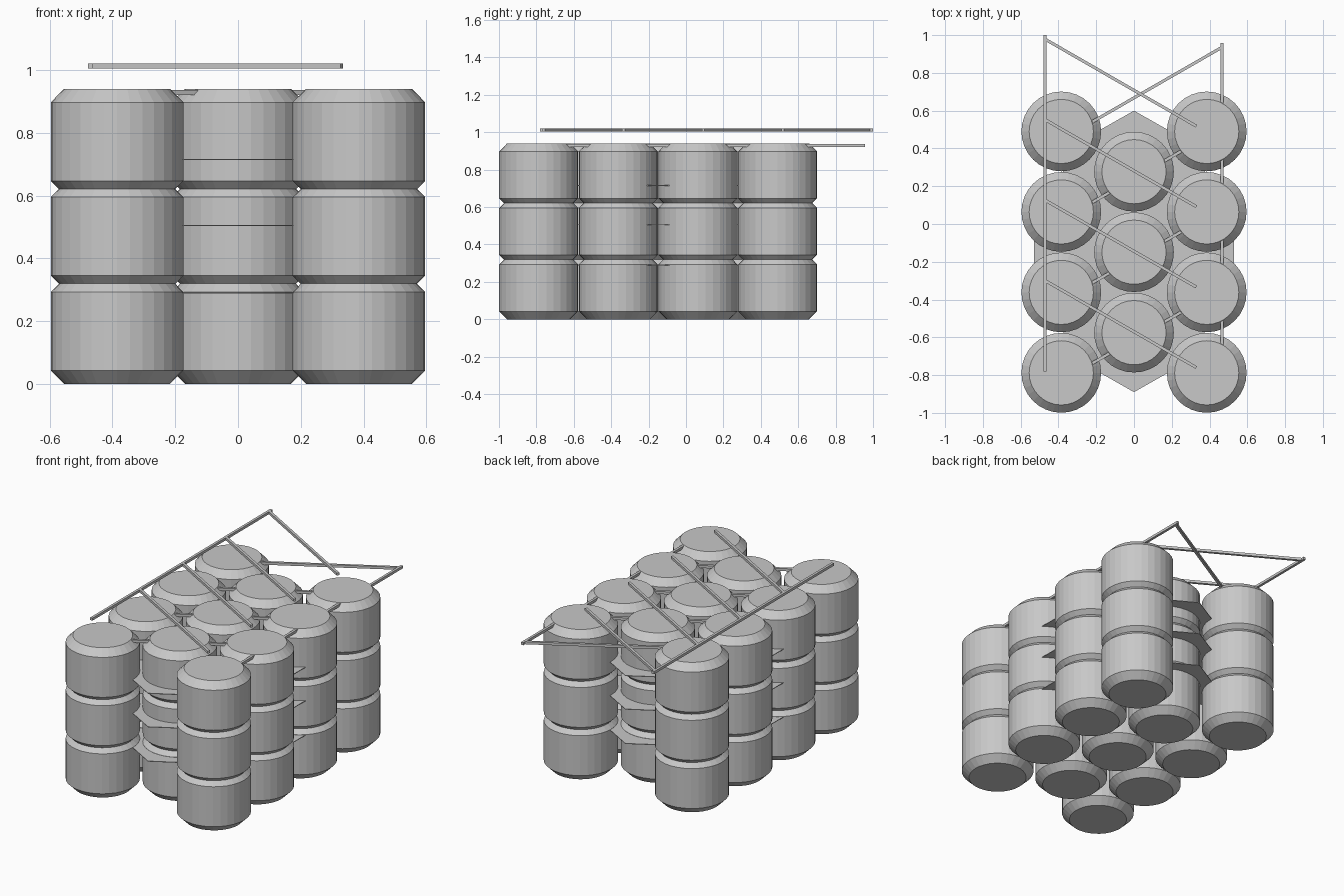
import bpy, bmesh, math
from mathutils import Vector

if "Cube" in bpy.data.objects:
    bpy.data.objects.remove(bpy.data.objects["Cube"])

grey = bpy.data.materials.new("neutral grey")
grey.diffuse_color = (0.58, 0.58, 0.58, 1)
grey.use_nodes = True
grey.node_tree.nodes["Principled BSDF"].inputs["Base Color"].default_value = grey.diffuse_color


def finish(bm, name):
    bmesh.ops.recalc_face_normals(bm, faces=bm.faces)
    me = bpy.data.meshes.new(name)
    bm.to_mesh(me)
    bm.free()
    me.materials.append(grey)
    ob = bpy.data.objects.new(name, me)
    bpy.context.collection.objects.link(ob)
    return ob


# Chamfered drum, shared by every stack
SIDES = 32
PROFILE = [(0.168, 0), (0.211, 0.043), (0.211, 0.293), (0.17, 0.335)]


def drum_mesh():
    bm = bmesh.new()
    rings = []
    for r, z in PROFILE:
        rings.append([bm.verts.new((r * math.cos(2 * math.pi * i / SIDES),
                                    r * math.sin(2 * math.pi * i / SIDES), z))
                      for i in range(SIDES)])
    for a, b in zip(rings, rings[1:]):
        for i in range(SIDES):
            j = (i + 1) % SIDES
            bm.faces.new((a[i], a[j], b[j], b[i]))
    bm.faces.new(rings[0][::-1])
    bm.faces.new(rings[-1])
    return finish(bm, "drum")


first = drum_mesh()
columns = [(x, 0.49 - 0.426 * k) for x in (-0.385, 0.385) for k in range(4)]
columns += [(0, 0.277 - 0.426 * k) for k in range(3)]
spots = [(x, y, 0.302 * n) for x, y in columns for n in range(3)]
first.location = spots[0]
for p in spots[1:]:
    ob = bpy.data.objects.new("drum", first.data)
    ob.location = p
    bpy.context.collection.objects.link(ob)

# Thin sheets running between the stacks
half = [(0, 0.60), (0.30, 0.43), (0.45, 0.13), (0.53, -0.07),
        (0.53, -0.22), (0.45, -0.42), (0.30, -0.72), (0, -0.89)]
outline = half + [(-x, y) for x, y in half[-2:0:-1]]
for z in (0.290, 0.505, 0.715):
    bm = bmesh.new()
    base = bm.faces.new([bm.verts.new((x, y, z - 0.002)) for x, y in outline])
    top = bmesh.ops.extrude_face_region(bm, geom=[base])
    bmesh.ops.translate(bm, vec=(0, 0, 0.004),
                        verts=[v for v in top["geom"] if isinstance(v, bmesh.types.BMVert)])
    finish(bm, "divider_sheet")


# Square bars of the two comb-shaped frames
def add_bar(bm, a, b, t=0.016):
    a, b = Vector(a), Vector(b)
    d = b - a
    side = Vector((-d.y, d.x, 0)).normalized() * t / 2
    up = Vector((0, 0, t / 2))
    ends = [[bm.verts.new(p + side * s + up * u)
             for s, u in ((-1, -1), (1, -1), (1, 1), (-1, 1))] for p in (a, b)]
    for i in range(4):
        j = (i + 1) % 4
        bm.faces.new((ends[0][i], ends[0][j], ends[1][j], ends[1][i]))
    bm.faces.new(ends[0])
    bm.faces.new(ends[1])


def comb(name, x, sign, z, y_top):
    bm = bmesh.new()
    add_bar(bm, (x, y_top, z), (x, y_top - 1.78, z))
    for k in range(4):
        y = y_top - 0.022 - 0.426 * k
        add_bar(bm, (x, y, z), (x + sign * 0.80, y - 0.46, z))
    finish(bm, name)


comb("upper_frame", -0.47, 1, 1.013, 1.0)
comb("lower_frame", 0.465, -1, 0.928, 0.957)
